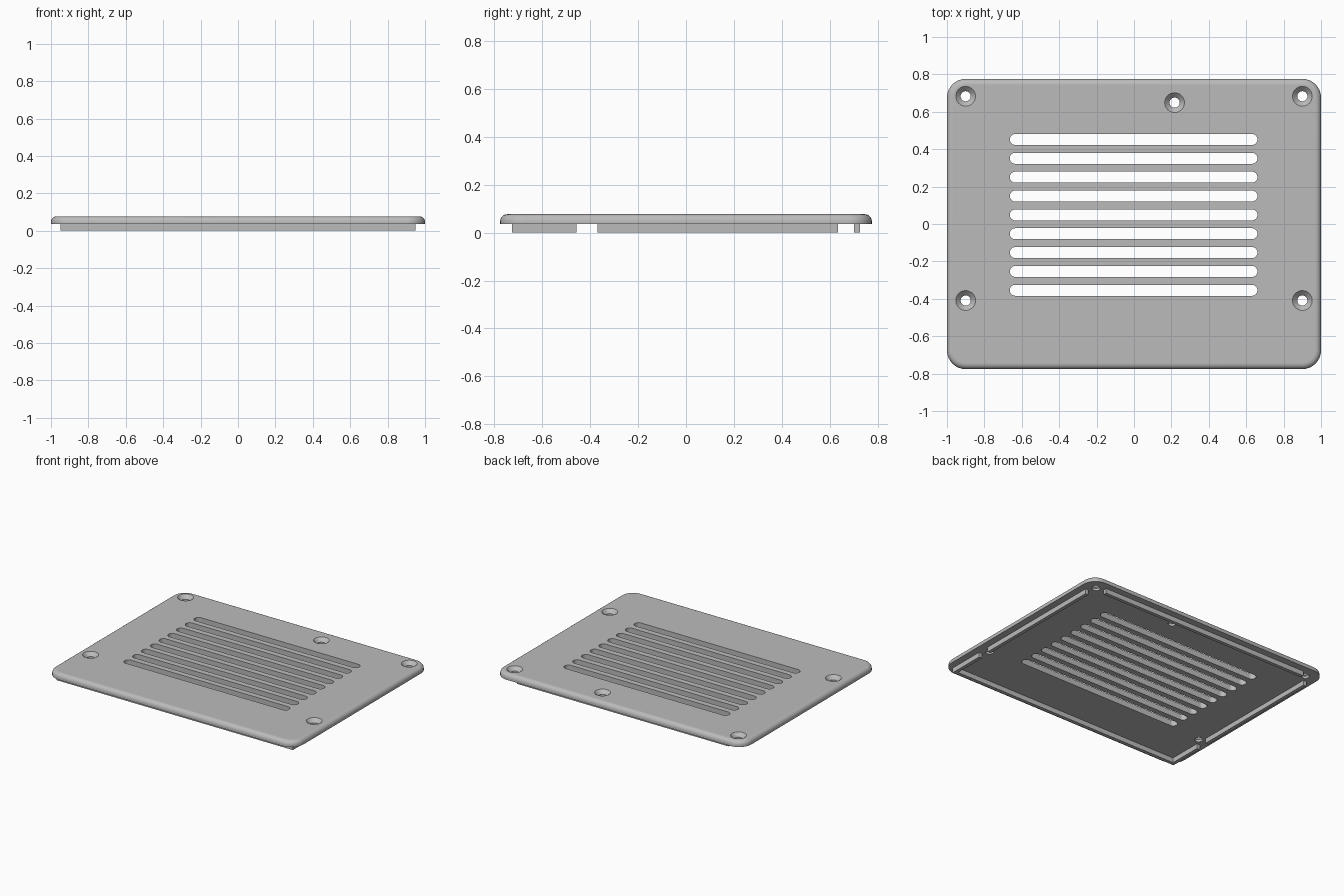
import bpy
import bmesh
import math

if "Cube" in bpy.data.objects:
    bpy.data.objects.remove(bpy.data.objects["Cube"])

HX, HY = 1.0, 0.776            # plate half sizes
Z0, Z1 = 0.035, 0.077          # plate underside and top
CORNER, ROUND = 0.1, 0.03      # plan corner radius, top edge radius

grey = bpy.data.materials.new("plain grey")
grey.use_nodes = True
grey.diffuse_color = (0.5, 0.5, 0.5, 1)
grey.node_tree.nodes["Principled BSDF"].inputs["Base Color"].default_value = (0.5, 0.5, 0.5, 1)


def rounded_rect(hx, hy, r, steps=8):
    """Outline of a rounded rectangle, counter-clockwise."""
    pts = []
    for quarter, (sx, sy) in enumerate([(1, 1), (-1, 1), (-1, -1), (1, -1)]):
        for i in range(steps + 1):
            a = math.pi / 2 * (quarter + i / steps)
            pts.append((sx * (hx - r) + r * math.cos(a), sy * (hy - r) + r * math.sin(a)))
    return pts


def loft(bm, rings, cx=0, cy=0):
    """Join stacked outlines, given as (z, points), into a closed solid."""
    loops = [[bm.verts.new((cx + x, cy + y, z)) for x, y in pts] for z, pts in rings]
    n = len(loops[0])
    for low, high in zip(loops, loops[1:]):
        for i in range(n):
            j = (i + 1) % n
            bm.faces.new((low[i], low[j], high[j], high[i]))
    bm.faces.new(loops[0][::-1])
    bm.faces.new(loops[-1])


def make_object(name, bm):
    bmesh.ops.remove_doubles(bm, verts=bm.verts, dist=1e-5)
    bmesh.ops.recalc_face_normals(bm, faces=bm.faces)
    mesh = bpy.data.meshes.new(name)
    bm.to_mesh(mesh)
    bm.free()
    obj = bpy.data.objects.new(name, mesh)
    bpy.context.collection.objects.link(obj)
    mesh.materials.append(grey)
    return obj


def box(name, x0, x1, y0, y1):
    """Rib standing between the ground and the plate underside."""
    bm = bmesh.new()
    loft(bm, [(z, [(x0, y0), (x1, y0), (x1, y1), (x0, y1)]) for z in (0, Z0)])
    return make_object(name, bm)


# Cover plate with a rounded upper edge
bm = bmesh.new()
rings = [(Z0, rounded_rect(HX, HY, CORNER))]
for i in range(7):
    a = math.pi / 2 * i / 6
    inset = ROUND * (1 - math.cos(a))
    rings.append((Z1 - ROUND + ROUND * math.sin(a),
                  rounded_rect(HX - inset, HY - inset, CORNER - inset)))
loft(bm, rings)
plate = make_object("cover_plate", bm)

# Cutters: vent slots and countersunk screw holes
bm = bmesh.new()
for i in range(9):
    slot = rounded_rect(0.662, 0.0295, 0.0295)
    loft(bm, [(Z0 - 0.1, slot), (Z1 + 0.1, slot)], -0.002, 0.452 - 0.1008 * i)
screws = [(sx * 0.9, y) for sx in (-1, 1) for y in (0.683, -0.409)] + [(0.217, 0.649)]
for x, y in screws:
    profile = [(Z0 - 0.1, 0.027), (Z1 - 0.026, 0.027), (Z1, 0.053), (Z1 + 0.1, 0.053)]
    loft(bm, [(z, rounded_rect(r, r, r)) for z, r in profile], x, y)
cutter = make_object("opening_cutter", bm)
cutter.hide_render = True

cut = plate.modifiers.new("openings", 'BOOLEAN')
cut.operation = 'DIFFERENCE'
cut.solver = 'EXACT'
cut.object = cutter
bpy.ops.object.select_all(action='DESELECT')
plate.select_set(True)
bpy.context.view_layer.objects.active = plate
bpy.ops.object.modifier_apply(modifier=cut.name)
bpy.data.objects.remove(cutter)

# Smooth curved walls, flat top and underside
bpy.ops.object.shade_smooth_by_angle(angle=math.radians(30))
for face in plate.data.polygons:
    if abs(face.normal.z) > 0.995:
        face.use_smooth = False

# Locating ribs underneath, broken beside the screw holes
RX, RY, T = 0.95, 0.727, 0.025
box("front_rib", -RX, RX, -RY, -RY + T)
box("back_rib", -0.85, 0.85, RY - T, RY)
for side, s in (("left", 1), ("right", -1)):
    x0, x1 = sorted((s * RX, s * (RX - T)))
    box(side + "_front_rib", x0, x1, -RY + T, -0.457)
    box(side + "_back_rib", x0, x1, -0.37, 0.635)
